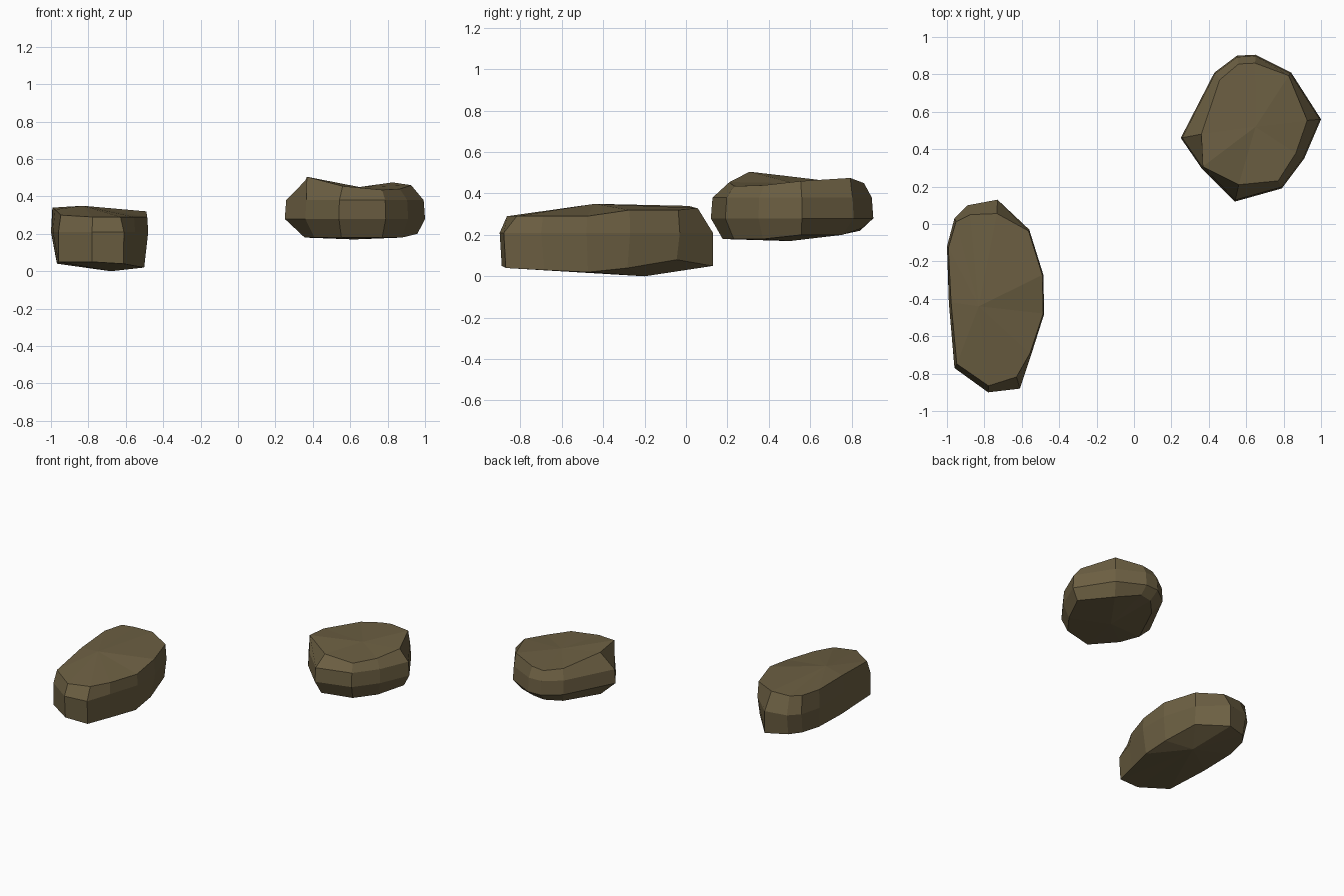
import bpy, bmesh

mat = bpy.data.materials.new("brown_stone")
mat.diffuse_color = (0.15, 0.115, 0.055, 1)


def rock(name, axis, rows, belts, top, bottom):
    """Stack rings on one outline. Row: x, y, top scale, top z, bottom scale, bottom z.
    Belt: scale, z of the side rings between top and bottom."""
    bm = bmesh.new()
    ax, ay = axis

    def vert(x, y, s, z):
        return bm.verts.new((ax + (x - ax) * s, ay + (y - ay) * s, z))

    rings = [[vert(x, y, ts, tz) for x, y, ts, tz, bs, bz in rows]]
    for s, z in belts:
        rings.append([vert(r[0], r[1], s, z) for r in rows])
    rings.append([vert(x, y, bs, bz) for x, y, ts, tz, bs, bz in rows])
    n = len(rows)
    for a, b in zip(rings, rings[1:]):
        for i in range(n):
            j = (i + 1) % n
            bm.faces.new((a[i], a[j], b[j], b[i]))
    # uneven caps meeting at one point
    for ring, tip in ((rings[0], top), (rings[-1], bottom)):
        c = bm.verts.new(tip)
        for i in range(n):
            bm.faces.new((ring[i], ring[(i + 1) % n], c))
    bmesh.ops.recalc_face_normals(bm, faces=bm.faces)
    me = bpy.data.meshes.new(name)
    bm.to_mesh(me)
    bm.free()
    me.materials.append(mat)
    ob = bpy.data.objects.new(name, me)
    bpy.context.collection.objects.link(ob)
    return ob


# long low rock at front left
rock("long_rock", (-0.75, -0.40), [
    (-0.78, -0.90, 0.93, 0.29, 0.98, 0.05),
    (-0.61, -0.88, 0.87, 0.29, 0.98, 0.04),
    (-0.55, -0.70, 0.97, 0.29, 0.95, 0.03),
    (-0.48, -0.48, 0.98, 0.29, 0.92, 0.02),
    (-0.485, -0.27, 0.98, 0.32, 0.90, 0.04),
    (-0.56, -0.03, 0.98, 0.32, 0.96, 0.08),
    (-0.73, 0.13, 0.86, 0.33, 1.00, 0.05),
    (-0.89, 0.10, 0.90, 0.33, 0.95, 0.06),
    (-0.96, 0.03, 0.96, 0.34, 0.92, 0.06),
    (-1.00, -0.12, 0.97, 0.34, 0.88, 0.05),
    (-0.99, -0.42, 0.95, 0.33, 0.90, 0.04),
    (-0.96, -0.77, 0.94, 0.30, 1.00, 0.05),
], [(1.0, 0.21)], (-0.83, -0.44, 0.35), (-0.68, -0.20, 0.0))

# rounder raised rock at back right
rock("round_rock", (0.63, 0.53), [
    (0.54, 0.12, 0.78, 0.455, 0.86, 0.18),
    (0.79, 0.19, 0.88, 0.435, 0.88, 0.18),
    (0.91, 0.35, 0.84, 0.44, 0.88, 0.18),
    (1.00, 0.56, 0.80, 0.46, 0.89, 0.20),
    (0.84, 0.81, 0.94, 0.475, 0.80, 0.20),
    (0.65, 0.905, 0.88, 0.45, 0.84, 0.23),
    (0.55, 0.90, 0.88, 0.44, 0.84, 0.22),
    (0.43, 0.81, 0.86, 0.45, 0.78, 0.20),
    (0.25, 0.46, 0.71, 0.485, 0.72, 0.18),
    (0.36, 0.30, 0.97, 0.505, 0.82, 0.18),
], [(0.98, 0.38), (1.0, 0.28)], (0.65, 0.52, 0.45), (0.62, 0.50, 0.17))
